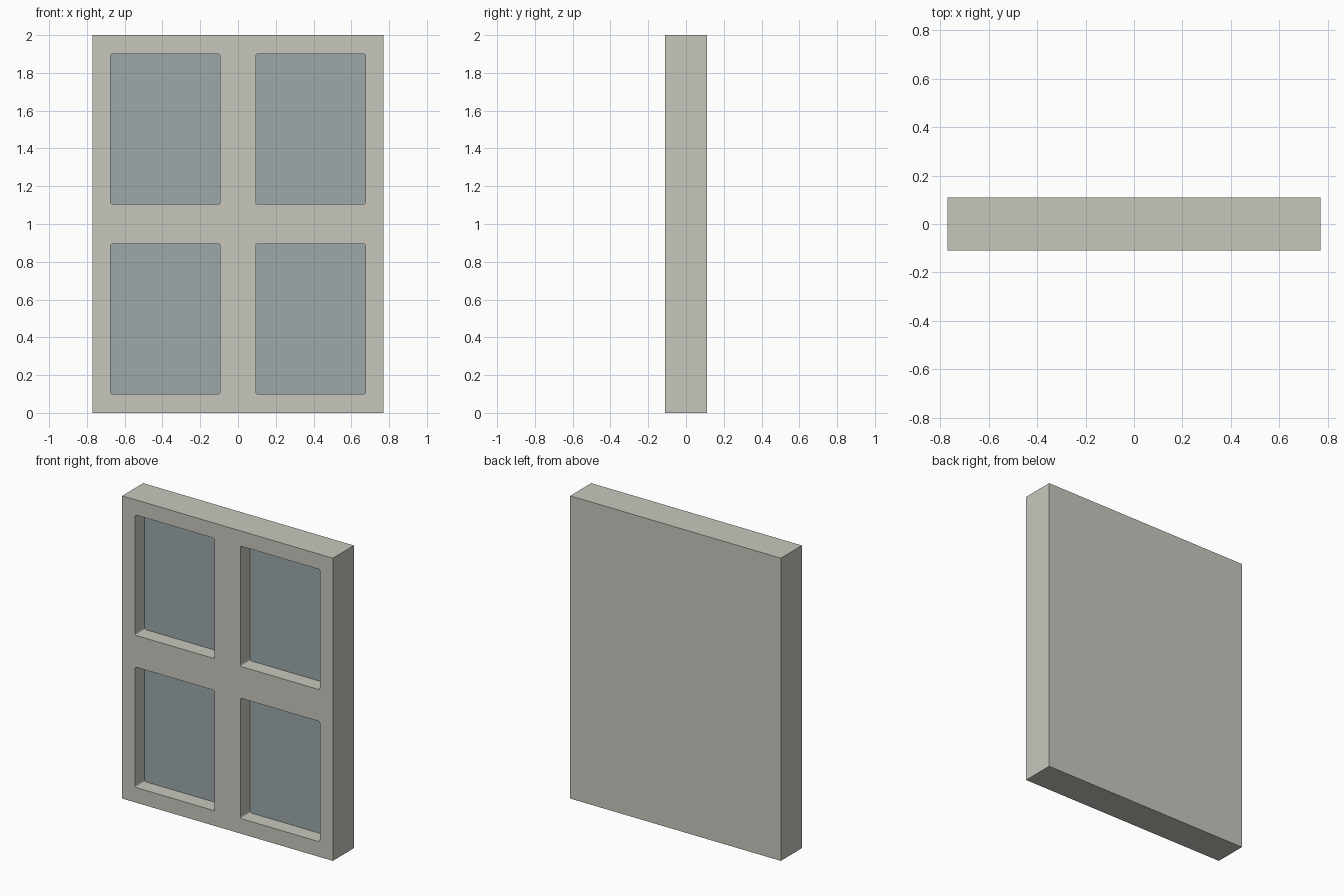
import bpy
import bmesh
from mathutils import Matrix, Vector

if "Cube" in bpy.data.objects:
    bpy.data.objects.remove(bpy.data.objects["Cube"], do_unlink=True)

WIDTH, DEPTH, HEIGHT = 1.54, 0.22, 2.0
PANE_W, PANE_H = 0.58, 0.795
PANE_X, PANE_Z = 0.385, 0.4
RECESS = 0.10


def make_material(name, color):
    mat = bpy.data.materials.new(name)
    mat.use_nodes = True
    mat.diffuse_color = color
    mat.node_tree.nodes["Principled BSDF"].inputs["Base Color"].default_value = color
    return mat


def add_box(bm, center, size):
    matrix = Matrix.Translation(center) @ Matrix.Diagonal((*size, 1))
    return bmesh.ops.create_cube(bm, size=1, matrix=matrix)["verts"]


def make_object(name, bm):
    mesh = bpy.data.meshes.new(name)
    bm.to_mesh(mesh)
    bm.free()
    obj = bpy.data.objects.new(name, mesh)
    bpy.context.collection.objects.link(obj)
    return obj


frame_color = make_material("warm grey frame", (0.578, 0.571, 0.515, 1))
glass_color = make_material("blue grey glass", (0.332, 0.397, 0.402, 1))

# Solid slab that becomes the window frame
bm = bmesh.new()
add_box(bm, (0, 0, HEIGHT / 2), (WIDTH, DEPTH, HEIGHT))
frame = make_object("window_frame", bm)
frame.data.materials.append(frame_color)
frame.data.materials.append(glass_color)

# Four pane cutters with slightly rounded corners
bm = bmesh.new()
for side in (-1, 1):
    for level in (-1, 1):
        z = HEIGHT / 2 + level * (PANE_Z + 0.1025)
        add_box(bm, (side * PANE_X, -DEPTH / 2, z), (PANE_W, 2 * RECESS, PANE_H))
corners = [e for e in bm.edges
           if abs((e.verts[0].co - e.verts[1].co).normalized().y) > 0.9]
bmesh.ops.bevel(bm, geom=corners, offset=0.01, segments=3, profile=0.5, affect="EDGES")
cutter = make_object("pane_cutter", bm)
cutter.hide_render = True

# Cut the recesses, then keep the resulting mesh
cut = frame.modifiers.new("pane_recesses", "BOOLEAN")
cut.operation = "DIFFERENCE"
cut.solver = "EXACT"
cut.object = cutter
bpy.context.view_layer.objects.active = frame
bpy.ops.object.modifier_apply(modifier=cut.name)
bpy.data.objects.remove(cutter, do_unlink=True)

# Recess floors facing the front are glass
front = Vector((0, -1, 0))
for face in frame.data.polygons:
    is_floor = face.normal.dot(front) > 0.9 and face.center.y > -DEPTH / 2 + RECESS / 2
    face.material_index = int(is_floor)
    face.use_smooth = False
